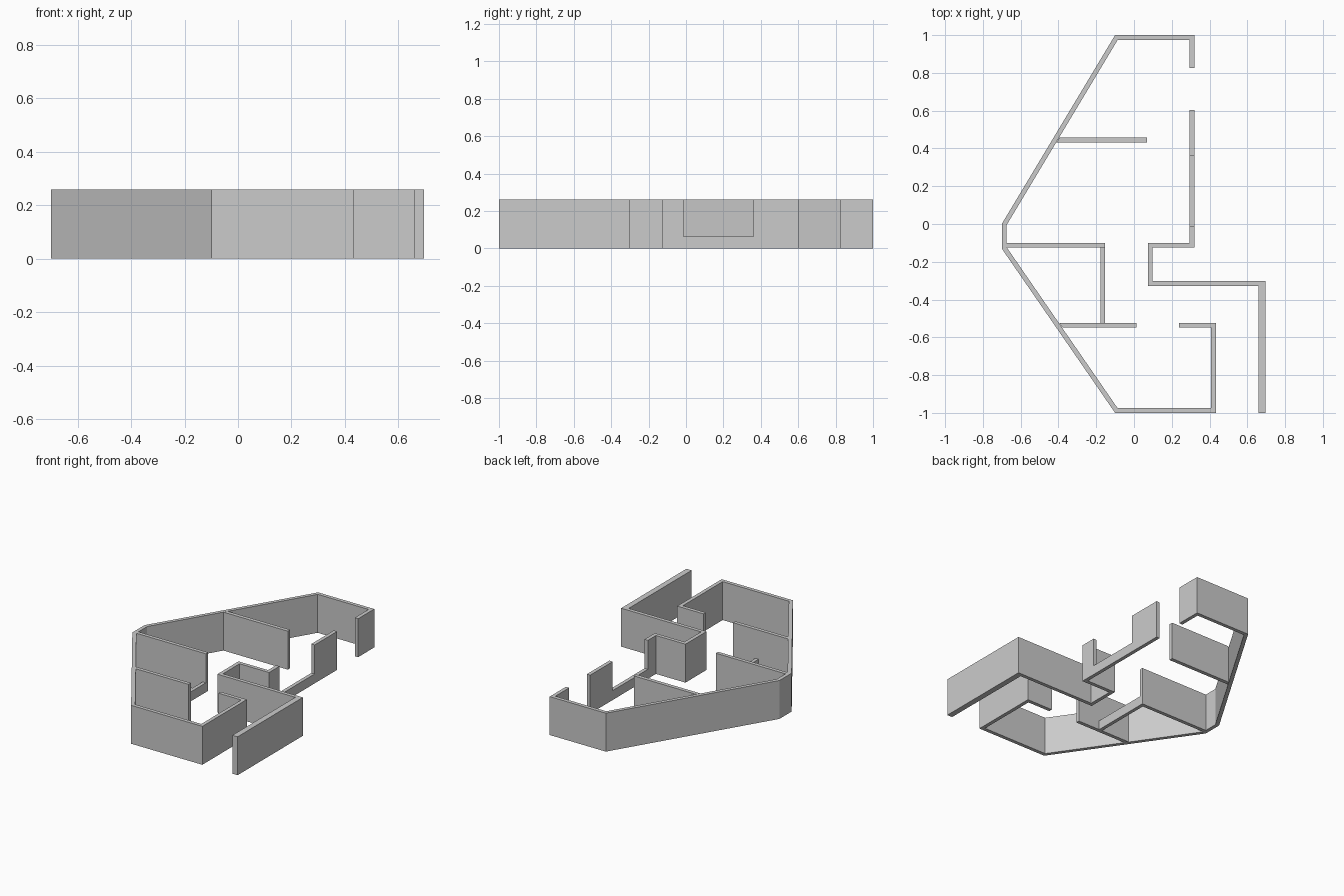
import bpy, bmesh
from mathutils import Vector

if "Cube" in bpy.data.objects:
    bpy.data.objects.remove(bpy.data.objects["Cube"])

H, SILL, T = 0.26, 0.064, 0.025   # wall height, low wall height, wall thickness


def prism(name, pts, h=H):
    """Extrude a plan outline upward from the ground."""
    bm = bmesh.new()
    f = bm.faces.new([bm.verts.new((x, y, 0)) for x, y in pts])
    up = bmesh.ops.extrude_face_region(bm, geom=[f])["geom"]
    bmesh.ops.translate(bm, vec=(0, 0, h),
                        verts=[v for v in up if isinstance(v, bmesh.types.BMVert)])
    bmesh.ops.recalc_face_normals(bm, faces=bm.faces)
    me = bpy.data.meshes.new(name)
    bm.to_mesh(me)
    bm.free()
    ob = bpy.data.objects.new(name, me)
    bpy.context.collection.objects.link(ob)
    return ob


def wall(name, path, t=T):
    """Wall of thickness t to the left of a path, with mitred corners."""
    p = [Vector(q) for q in path]
    dirs = [(b - a).normalized() for a, b in zip(p, p[1:])]
    nrm = [Vector((-d.y, d.x)) for d in dirs]
    inner = []
    for i, q in enumerate(p):
        a, b = nrm[max(i - 1, 0)], nrm[min(i, len(nrm) - 1)]
        inner.append(q + (a + b) * t / (1 + a.dot(b)))
    return prism(name, [tuple(q) for q in p + inner[::-1]])


def box(name, x0, x1, y0, y1, h=H):
    return prism(name, [(x0, y0), (x1, y0), (x1, y1), (x0, y1)], h)


# Outer shell running round the left side
wall("outer_wall", [(0.32, 0.827), (0.32, 1), (-0.10, 1), (-0.70, 0), (-0.70, -0.13),
                    (-0.10, -1), (0.433, -1), (0.433, -0.524), (0.237, -0.524)])

# Partitions, with ends angled to meet the slanted walls
prism("upper_partition", [(-0.41, 0.432), (0.07, 0.432), (0.07, 0.458), (-0.394, 0.458)])
prism("lower_partition", [(-0.378, -0.549), (0.014, -0.549), (0.014, -0.524), (-0.395, -0.524)])
box("middle_partition", -0.675, -0.153, -0.125, -0.10)
box("low_partition", -0.177, -0.153, -0.524, -0.125, SILL)

# Right side wall with a window gap above a low sill
box("right_wall_upper", 0.295, 0.32, 0.362, 0.603)
box("window_sill", 0.295, 0.32, -0.014, 0.362, SILL)

# Stepped wall leading to the thick entrance wall
wall("stepped_wall", [(0.295, -0.014), (0.295, -0.10), (0.074, -0.10),
                      (0.074, -0.327), (0.66, -0.327)])
box("entrance_wall", 0.658, 0.697, -1, -0.302)
